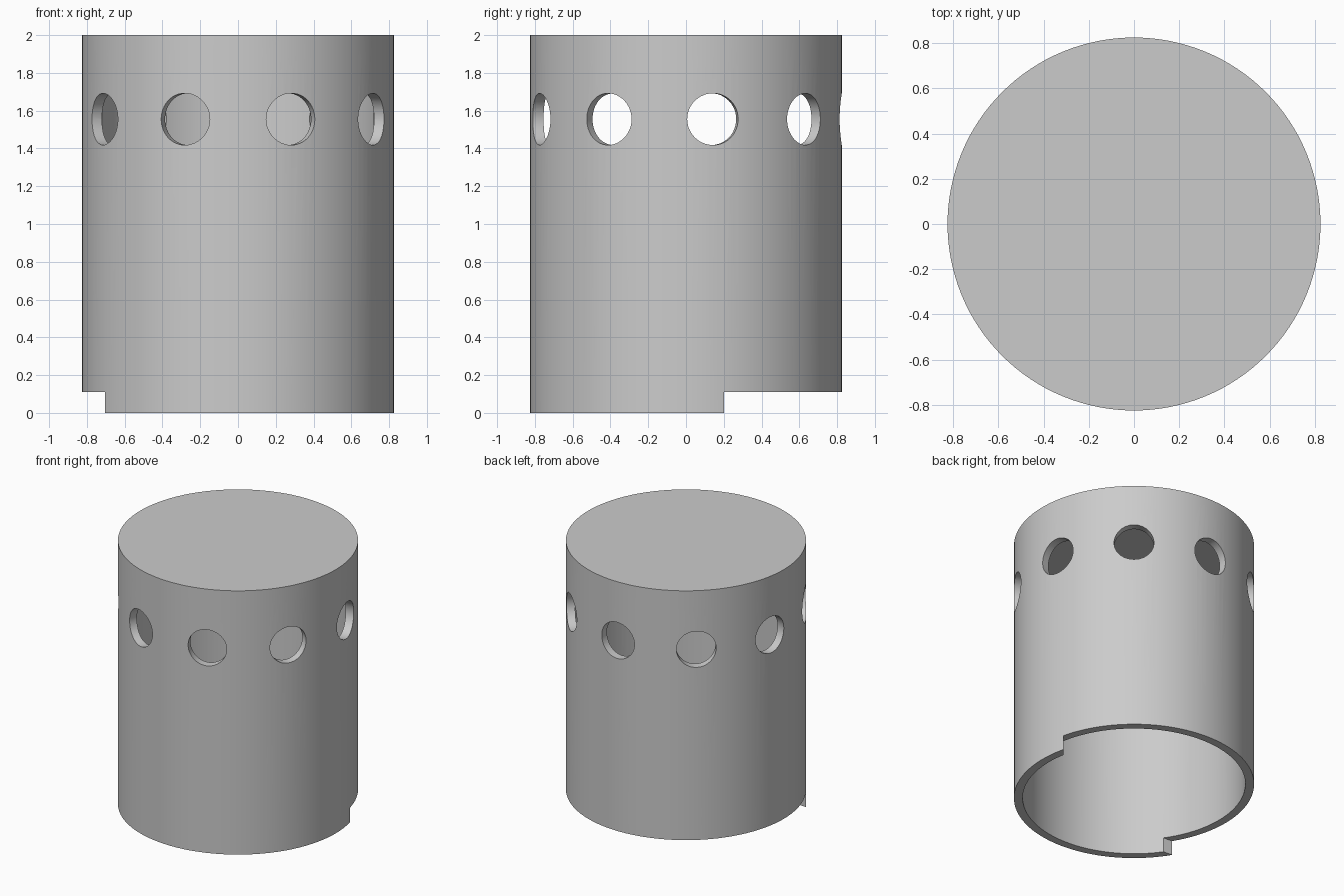
import bpy, bmesh, math
from mathutils import Matrix

cube = bpy.data.objects.get("Cube")
if cube:
    bpy.data.objects.remove(cube, do_unlink=True)

RADIUS, INNER, HEIGHT = 0.825, 0.765, 2.0
CAP = 0.06
HOLE_RADIUS, HOLE_Z, HOLES = 0.137, 1.555, 9
NOTCH_HEIGHT = 0.11

grey = bpy.data.materials.new("plain grey")
grey.use_nodes = True
grey.diffuse_color = (0.6, 0.6, 0.6, 1)
grey.node_tree.nodes["Principled BSDF"].inputs["Base Color"].default_value = grey.diffuse_color


def make_object(name, bm):
    bmesh.ops.recalc_face_normals(bm, faces=bm.faces)
    mesh = bpy.data.meshes.new(name)
    bm.to_mesh(mesh)
    bm.free()
    mesh.materials.append(grey)
    obj = bpy.data.objects.new(name, mesh)
    bpy.context.collection.objects.link(obj)
    return obj


def add_cylinder(bm, radius, depth, sides, matrix):
    bmesh.ops.create_cone(bm, cap_ends=True, segments=sides, radius1=radius,
                          radius2=radius, depth=depth, matrix=matrix)


def cut(target, cutter):
    cutter.hide_render = True
    mod = target.modifiers.new(cutter.name, 'BOOLEAN')
    mod.operation, mod.solver, mod.object = 'DIFFERENCE', 'EXACT', cutter
    bpy.context.view_layer.objects.active = target
    bpy.ops.object.modifier_apply(modifier=mod.name)
    bpy.data.objects.remove(cutter, do_unlink=True)


# Closed outer cylinder
bm = bmesh.new()
add_cylinder(bm, RADIUS, HEIGHT, 128, Matrix.Translation((0, 0, HEIGHT / 2)))
shell = make_object("capped_sleeve", bm)

# Hollow inside, open at the bottom
bm = bmesh.new()
add_cylinder(bm, INNER, HEIGHT, 128, Matrix.Translation((0, 0, HEIGHT / 2 - CAP)))
cut(shell, make_object("bore_cutter", bm))

# Ring of round holes, one centred on the back
bm = bmesh.new()
for i in range(HOLES):
    turn = Matrix.Rotation(math.tau * i / HOLES, 4, 'Z')
    lay = Matrix.Rotation(math.pi / 2, 4, 'X')
    add_cylinder(bm, HOLE_RADIUS, 0.3, 48,
                 turn @ Matrix.Translation((0, 0.8, HOLE_Z)) @ lay)
cut(shell, make_object("hole_cutter", bm))

# Wedge-shaped notch taken from the back of the bottom rim
bm = bmesh.new()
outline = [(0.2, -0.5), (2, 1.6), (-1, 3), (-2.515, -0.29)]
face = bm.faces.new([bm.verts.new((x, y, -0.2)) for x, y in outline])
extruded = bmesh.ops.extrude_face_region(bm, geom=[face])["geom"]
bmesh.ops.translate(bm, vec=(0, 0, NOTCH_HEIGHT + 0.2),
                    verts=[v for v in extruded if isinstance(v, bmesh.types.BMVert)])
cut(shell, make_object("notch_cutter", bm))

# Smooth walls with crisp rims
bpy.ops.object.select_all(action='DESELECT')
shell.select_set(True)
bpy.context.view_layer.objects.active = shell
bpy.ops.object.shade_smooth_by_angle(angle=math.radians(30))
